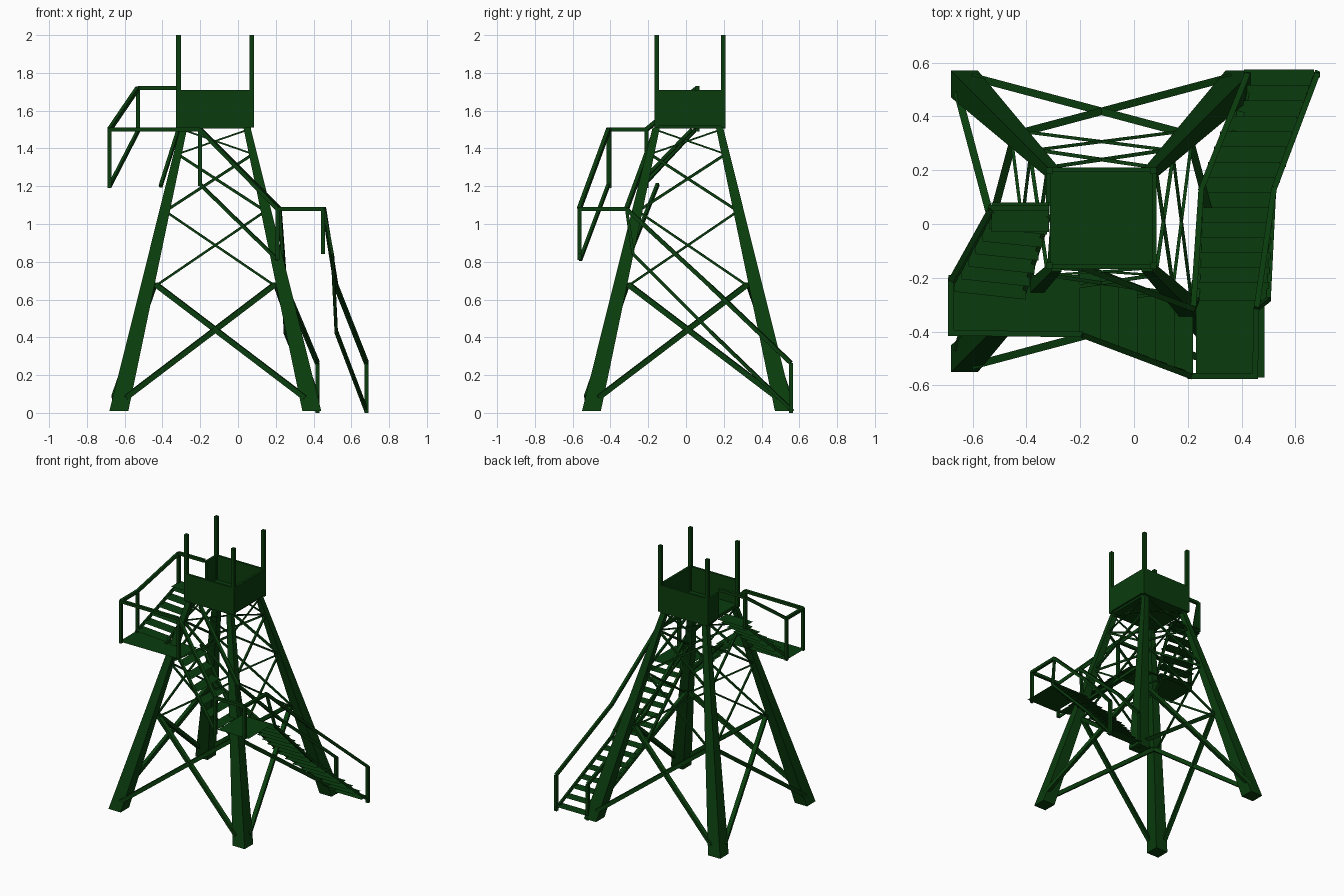
import bpy, bmesh
from mathutils import Vector

if "Cube" in bpy.data.objects:
    bpy.data.objects.remove(bpy.data.objects["Cube"])

green = bpy.data.materials.new("dark green")
green.diffuse_color = (0.003, 0.046, 0.004, 1)
green.use_nodes = True
green.node_tree.nodes["Principled BSDF"].inputs["Base Color"].default_value = green.diffuse_color
CX, CY = -0.12, 0.01          # tower axis


def finish(name, bm):
    me = bpy.data.meshes.new(name)
    bm.to_mesh(me)
    bm.free()
    me.materials.append(green)
    ob = bpy.data.objects.new(name, me)
    bpy.context.collection.objects.link(ob)


def loft(bm, r0, r1):
    a = [bm.verts.new(p) for p in r0]
    b = [bm.verts.new(p) for p in r1]
    fs = [bm.faces.new(a[::-1]), bm.faces.new(b)]
    for i in range(4):
        j = (i + 1) % 4
        fs.append(bm.faces.new((a[i], a[j], b[j], b[i])))
    bmesh.ops.recalc_face_normals(bm, faces=fs)


def bar(bm, p, q, t):
    """Square bar between two points."""
    p, q = Vector(p), Vector(q)
    d = (q - p).normalized()
    up = Vector((0, 1, 0)) if abs(d.z) > 0.95 else Vector((0, 0, 1))
    u = d.cross(up).normalized() * t / 2
    v = d.cross(u).normalized() * t / 2
    ring = lambda c: [c + u + v, c - u + v, c - u - v, c + u - v]
    loft(bm, ring(p), ring(q))


def path(bm, pts, t):
    for p, q in zip(pts, pts[1:]):
        bar(bm, p, q, t)


def square(x, y, z, h):
    return [(x - h, y - h, z), (x + h, y - h, z), (x + h, y + h, z), (x - h, y + h, z)]


def box(bm, x0, x1, y0, y1, z0, z1):
    r = [(x0, y0), (x1, y0), (x1, y1), (x0, y1)]
    loft(bm, [(*p, z0) for p in r], [(*p, z1) for p in r])


def sheet(bm, pts):
    bm.faces.new([bm.verts.new(p) for p in pts])


def at(pts, f):
    """Point along a polyline, by fraction of its height."""
    z = pts[0][2] + f * (pts[-1][2] - pts[0][2])
    for p, q in zip(pts, pts[1:]):
        if z <= q[2] + 1e-6:
            return Vector(p).lerp(Vector(q), (z - p[2]) / (q[2] - p[2]))
    return Vector(pts[-1])


def leg_at(sx, sy, z):
    h = 0.513 + (0.17 - 0.513) * z / 1.5
    return Vector((CX + sx * h, CY + sy * h, z))


# Four tapered legs
bm = bmesh.new()
for sx in (-1, 1):
    for sy in (-1, 1):
        a, b = leg_at(sx, sy, 0.01), leg_at(sx, sy, 1.51)
        loft(bm, square(*a, 0.05), square(*b, 0.019))
finish("tower_legs", bm)

# Cross braces: per tier, the sideways and outward offset and height of each end
bm = bmesh.new()
tiers = (((0.475, 0.535, 0.08), (0.315, 0.325, 0.68), 0.028), ((0.305, 0.335, 0.68), (0.268, 0.262, 1.07), 0.012),
         ((0.262, 0.268, 1.07), (0.2, 0.2, 1.37), 0.014), ((0.2, 0.2, 1.37), (0.175, 0.175, 1.5), 0.009))
for (l0, o0, z0), (l1, o1, z1), t in tiers:
    for dx, dy in ((0, -1), (1, 0), (0, 1), (-1, 0)):
        for s in (-1, 1):
            p = (CX + dx * o0 - dy * s * l0, CY + dy * o0 + dx * s * l0, z0)
            q = (CX + dx * o1 + dy * s * l1, CY + dy * o1 - dx * s * l1, z1)
            bar(bm, p, q, t)
finish("cross_braces", bm)

# Cabin: floor, walls with an entrance gap on the left, corner posts
X0, X1, Y0, Y1, T = -0.327, 0.084, -0.167, 0.21, 0.016
bm = bmesh.new()
box(bm, X0 + 0.015, X1 - 0.015, Y0, Y1, 1.505, 1.53)
finish("cabin_floor", bm)
bm = bmesh.new()
box(bm, X0, X1, Y0, Y0 + T, 1.52, 1.71)
box(bm, X0, X1, Y1 - T, Y1, 1.52, 1.71)
box(bm, X1 - T, X1, Y0, Y1, 1.52, 1.71)
box(bm, X0, X0 + T, 0.08, Y1, 1.52, 1.71)
finish("cabin_walls", bm)
bm = bmesh.new()
for x in (X0, X1 - 0.024):
    for y in (Y0, Y1 - 0.024):
        box(bm, x, x + 0.024, y, y + 0.024, 1.51, 2.0)
finish("cabin_posts", bm)

# Stairs: two edge lines per flight, thin flat treads between them
flights = {
    "lower": ([(0.42, 0.565, 0.01), (0.25, 0.13, 0.43), (0.235, -0.28, 0.84)],
              [(0.68, 0.565, 0.01), (0.52, 0.13, 0.43), (0.5, -0.28, 0.84)], 15, (0, -0.075, 0)),
    "middle": ([(0.21, -0.56, 0.81), (-0.2, -0.41, 1.21)],
               [(0.21, -0.31, 0.81), (-0.2, -0.15, 1.21)], 6, (-0.085, 0.03, 0)),
    "upper": ([(-0.68, -0.23, 1.2), (-0.525, 0.05, 1.5)],
              [(-0.41, -0.26, 1.2), (-0.315, 0.03, 1.5)], 6, (0, 0.09, 0)),
}
for name, (left, right, n, step) in flights.items():
    bm = bmesh.new()
    path(bm, left, 0.017)
    path(bm, right, 0.017)
    finish(name + "_stringers", bm)
    bm = bmesh.new()
    s = Vector(step) / 2
    for i in range(n):
        f = (i + 0.5) / n
        a, b = at(left, f), at(right, f)
        sheet(bm, [a - s, b - s, b + s, a + s])
    finish(name + "_treads", bm)

# Landings (flat sheets)
bm = bmesh.new()
for x0, x1, y0, y1, z in ((0.23, 0.485, -0.57, -0.285, 0.85), (-0.69, -0.2, -0.41, -0.19, 1.2),
                          (-0.53, -0.315, -0.03, 0.08, 1.505)):
    sheet(bm, [(x0, y0, z), (x1, y0, z), (x1, y1, z), (x0, y1, z)])
finish("landings", bm)

# Handrails
R = 0.021
bm = bmesh.new()
path(bm, [(0.68, 0.555, 0.265), (0.52, 0.13, 0.67), (0.455, -0.315, 1.08), (0.45, -0.565, 1.08),
          (0.21, -0.565, 1.08), (-0.2, -0.41, 1.5), (-0.68, -0.405, 1.5), (-0.68, -0.21, 1.5),
          (-0.53, 0.06, 1.72), (-0.315, 0.06, 1.72)], R)
finish("outer_handrail", bm)
bm = bmesh.new()
path(bm, [(0.42, 0.555, 0.265), (0.25, 0.13, 0.67), (0.22, -0.315, 1.08), (-0.2, -0.16, 1.5)], R)
finish("inner_handrail", bm)

# Rail posts
bm = bmesh.new()
for x, y, z0, z1 in ((0.68, 0.555, 0, 0.265), (0.42, 0.555, 0, 0.265), (0.45, -0.565, 0.84, 1.085),
                     (0.21, -0.565, 0.81, 1.085), (-0.2, -0.41, 1.2, 1.505), (-0.68, -0.405, 1.19, 1.505),
                     (-0.68, -0.21, 1.19, 1.505), (-0.53, 0.06, 1.49, 1.725)):
    bar(bm, (x, y, z0), (x, y, z1), R)
bar(bm, (0.455, -0.315, 1.08), (0.5, -0.28, 0.84), 0.016)
bar(bm, (0.22, -0.315, 1.08), (0.235, -0.28, 0.84), 0.016)
finish("rail_posts", bm)
